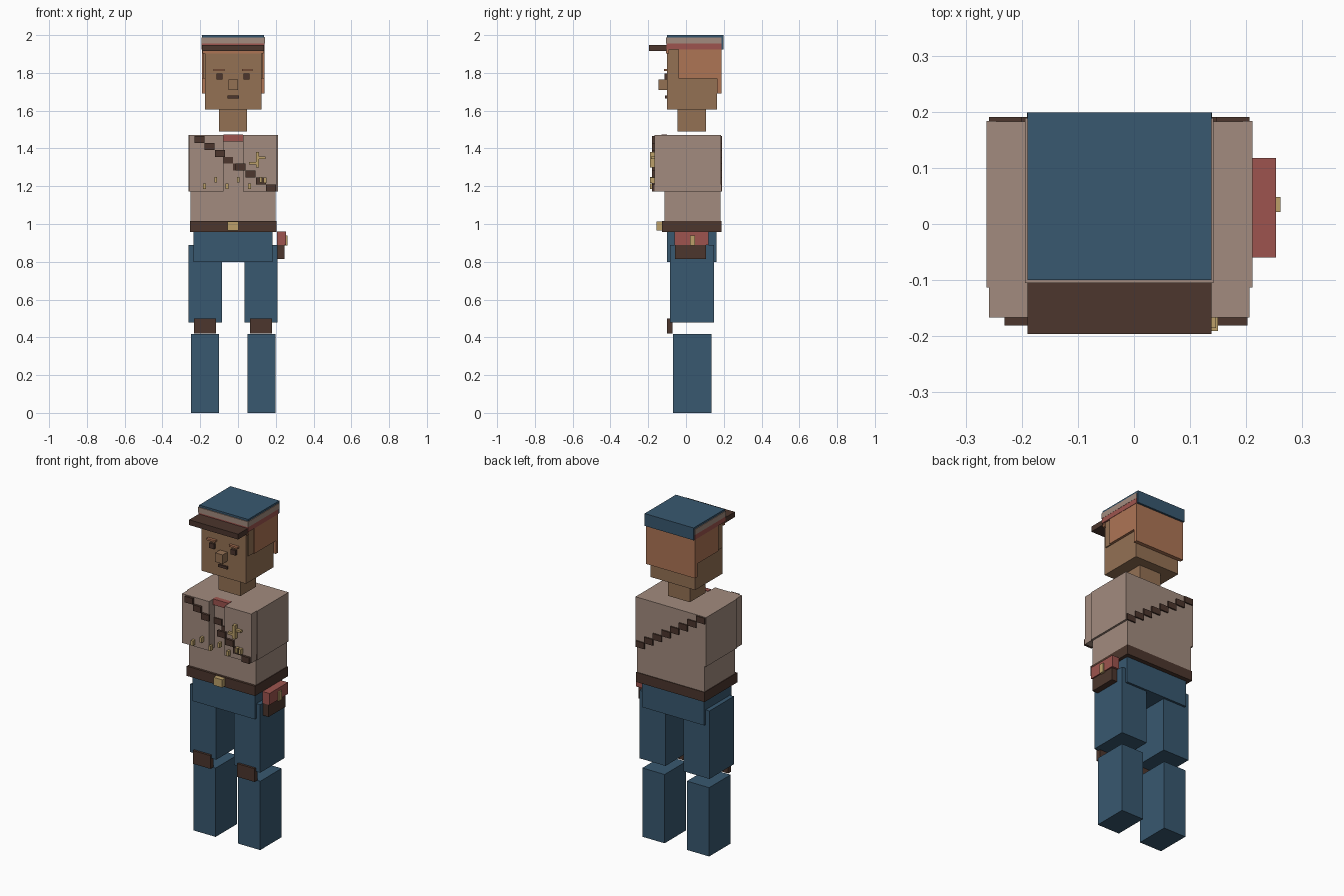
import bpy

cube = bpy.data.objects.get("Cube")
if cube:
    bpy.data.objects.remove(cube, do_unlink=True)


def material(name, rgb):
    lin = [((c / 255 + 0.055) / 1.055) ** 2.4 for c in rgb] + [1]
    m = bpy.data.materials.new(name)
    m.use_nodes = True
    m.diffuse_color = lin
    bsdf = next(n for n in m.node_tree.nodes if n.type == "BSDF_PRINCIPLED")
    bsdf.inputs["Base Color"].default_value = lin
    return m


BLUE = material("uniform blue", (56, 88, 112))
CLOTH = material("jacket taupe", (162, 139, 126))
SKIN = material("skin", (148, 113, 84))
HAIR = material("hair orange", (174, 117, 85))
LEATHER = material("dark leather", (76, 54, 45))
RED = material("red trim", (157, 84, 78))
GOLD = material("gold", (188, 160, 106))

MID = -0.026  # the figure's own centre line


def box(name, mat, x, y, z):
    """Box from (min, max) ranges along each axis."""
    verts = [(a, b, c) for a in x for b in y for c in z]
    faces = [(0, 1, 3, 2), (4, 6, 7, 5), (0, 4, 5, 1),
             (2, 3, 7, 6), (0, 2, 6, 4), (1, 5, 7, 3)]
    me = bpy.data.meshes.new(name)
    me.from_pydata(verts, [], faces)
    me.materials.append(mat)
    ob = bpy.data.objects.new(name, me)
    bpy.context.collection.objects.link(ob)
    return ob


def middle(name, mat, half, y, z):
    return box(name, mat, (MID - half, MID + half), y, z)


def pair(name, mat, inner, outer, y, z):
    """Matching boxes on both sides of the centre line."""
    box("left_" + name, mat, (MID + inner, MID + outer), y, z)
    box("right_" + name, mat, (MID - outer, MID - inner), y, z)


# Legs
pair("lower_leg", BLUE, 0.075, 0.224, (-0.07, 0.135), (0, 0.417))
pair("upper_leg", BLUE, 0.06, 0.235, (-0.086, 0.148), (0.478, 0.89))
pair("knee_pad", LEATHER, 0.09, 0.207, (-0.1, -0.071), (0.42, 0.5))

# Hips and belt
middle("hips", BLUE, 0.209, (-0.1, 0.161), (0.8, 0.96))
middle("belt", LEATHER, 0.229, (-0.127, 0.187), (0.957, 1.016))
middle("belt_buckle", GOLD, 0.029, (-0.156, -0.127), (0.965, 1.013))

# Belt pouch
box("pouch_body", LEATHER, (0.206, 0.246), (-0.058, 0.106), (0.815, 0.89))
box("pouch_flap", RED, (0.206, 0.253), (-0.06, 0.118), (0.89, 0.96))
box("pouch_clasp", GOLD, (0.246, 0.261), (0.021, 0.048), (0.885, 0.94))

# Torso, jacket sides and front flaps
middle("shirt", CLOTH, 0.225, (-0.113, 0.183), (1.016, 1.47))
pair("jacket_side", CLOTH, 0.22, 0.237, (-0.113, 0.184), (1.172, 1.47))
pair("jacket_front", CLOTH, 0.052, 0.232, (-0.167, -0.113), (1.172, 1.47))
middle("collar", RED, 0.052, (-0.13, -0.1), (1.437, 1.473))

# Stepped sash across chest and back
STEP, DROP = 0.058, 0.037
for i in range(8):
    x0 = MID - 4 * STEP + i * STEP
    z = (1.467 - (i + 1) * DROP, 1.467 - i * DROP)
    box(f"back_sash_{i}", LEATHER, (x0, x0 + STEP), (0.183, 0.191), z)
    box(f"shirt_sash_{i}", LEATHER, (x0, x0 + STEP), (-0.12, -0.113), z)
    fx = -0.231 + i * 0.0543
    if i != 3:
        box(f"front_sash_{i}", LEATHER, (fx, fx + 0.053), (-0.181, -0.167), z)

# Medals and buttons
box("cross_upright", GOLD, (0.094, 0.112), (-0.191, -0.167), (1.3, 1.382))
box("cross_left_arm", GOLD, (0.112, 0.146), (-0.185, -0.167), (1.345, 1.358))
box("cross_right_arm", GOLD, (0.058, 0.094), (-0.185, -0.167), (1.315, 1.328))
for i in range(6):
    x, z = -0.177 + i * 0.0595, 1.2 + 0.034 * (i % 2)
    box(f"button_{i}", GOLD, (x - 0.007, x + 0.007), (-0.19, -0.165),
        (z - 0.015, z + 0.015))
box("badge", GOLD, (0.136, 0.15), (-0.191, -0.167), (1.217, 1.247))

# Neck, head and face
middle("neck", SKIN, 0.074, (-0.045, 0.106), (1.49, 1.606))
middle("head", SKIN, 0.15, (-0.1, 0.164), (1.606, 1.93))
middle("nose", SKIN, 0.025, (-0.146, -0.1), (1.71, 1.765))
middle("mouth", LEATHER, 0.03, (-0.111, -0.1), (1.665, 1.68))
pair("eye", LEATHER, 0.056, 0.088, (-0.113, -0.1), (1.765, 1.796))
pair("eyebrow", HAIR, 0.046, 0.104, (-0.117, -0.1), (1.81, 1.821))

# Hair
pair("side_hair", HAIR, 0.145, 0.165, (-0.04, 0.164), (1.77, 1.93))
pair("temple_skin", SKIN, 0.145, 0.157, (-0.086, -0.04), (1.77, 1.93))
middle("back_hair", HAIR, 0.165, (0.164, 0.187), (1.69, 1.93))
middle("fringe", HAIR, 0.162, (-0.105, -0.09), (1.903, 1.93))

# Cap
middle("cap_red_band", RED, 0.167, (-0.104, 0.189), (1.925, 1.955))
middle("cap_pale_band", CLOTH, 0.168, (-0.105, 0.189), (1.955, 1.988))
middle("cap_top", BLUE, 0.164, (-0.1, 0.199), (1.988, 2.0))
middle("cap_back", BLUE, 0.165, (0.187, 0.199), (1.925, 1.99))
middle("visor", LEATHER, 0.164, (-0.196, -0.1), (1.915, 1.947))
